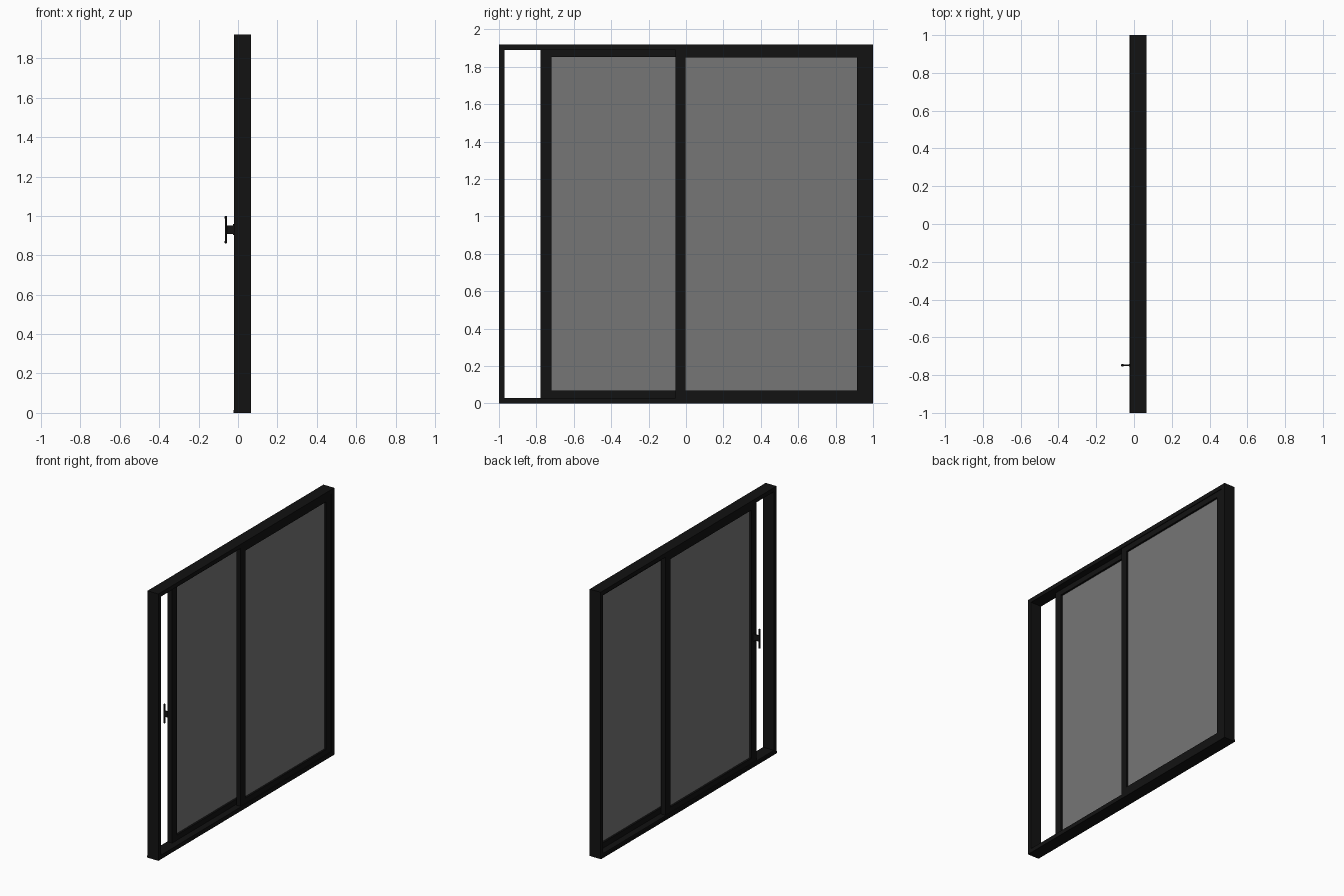
import bpy
import bmesh
from mathutils import Matrix, Vector

if "Cube" in bpy.data.objects:
    bpy.data.objects.remove(bpy.data.objects["Cube"])


def material(name, colour):
    m = bpy.data.materials.new(name)
    m.diffuse_color = colour
    m.use_nodes = True
    m.node_tree.nodes["Principled BSDF"].inputs["Base Color"].default_value = m.diffuse_color
    return m


BLACK = material("black_metal", (0.006, 0.006, 0.006, 1))
GLASS = material("grey_glass", (0.18, 0.18, 0.18, 1))


def box(name, x, y, z, mat=BLACK, bevel=0.0):
    """Box from (min, max) ranges on each axis."""
    lo, hi = (Vector(v) for v in zip(x, y, z))
    mesh = bpy.data.meshes.new(name)
    bm = bmesh.new()
    bmesh.ops.create_cube(bm, size=1, matrix=Matrix.Translation((lo + hi) / 2)
                          @ Matrix.Diagonal((*(hi - lo), 1)))
    bm.to_mesh(mesh)
    bm.free()
    mesh.materials.append(mat)
    ob = bpy.data.objects.new(name, mesh)
    bpy.context.collection.objects.link(ob)
    if bevel:
        mod = ob.modifiers.new("bevel", "BEVEL")
        mod.width, mod.segments = bevel, 2
    return ob


def frame(name, x, y, z, w):
    """Rectangular frame in the yz plane: two uprights and two rails."""
    box(name + "_left_upright", x, (y[0], y[0] + w), z)
    box(name + "_right_upright", x, (y[1] - w, y[1]), z)
    inner = (y[0] + w, y[1] - w)
    box(name + "_bottom_rail", x, inner, (z[0], z[0] + w))
    box(name + "_top_rail", x, inner, (z[1] - w, z[1]))


def panel(name, x, y, z, rail, stile):
    """Glazed door panel."""
    a, b = y[0] + stile, y[1] - stile
    box(name + "_left_stile", x, (y[0], a), z)
    box(name + "_right_stile", x, (b, y[1]), z)
    box(name + "_bottom_rail", x, (a, b), (z[0], z[0] + rail))
    box(name + "_top_rail", x, (a, b), (z[1] - rail, z[1]))
    mid = (x[0] + x[1]) / 2
    box(name + "_glass", (mid - .004, mid + .004), (a, b),
        (z[0] + rail, z[1] - rail), GLASS)


# Outer frame and the slim lip under the sill
frame("outer_frame", (-.02, .066), (-1, 1), (0, 1.92), .03)
box("sill_lip", (-.024, -.02), (-1, 1), (0, .015))

# Fixed panel on the +x track, sliding panel partly open on the -x track
panel("fixed_panel", (.026, .061), (-.057, .97), (.03, 1.89), .04, .055)
panel("sliding_panel", (-.016, .02), (-.777, .255), (.03, 1.89), .038, .057)

# Pull handle: mounting plate, neck and upright grip with flared ends
HY, HZ = -.748, .93
box("handle_plate", (-.026, -.016), (HY - .008, HY + .008), (HZ - .028, HZ + .028), bevel=.002)
box("handle_neck", (-.06, -.024), (HY - .004, HY + .004), (HZ - .021, HZ + .021))
box("handle_grip", (-.066, -.057), (HY - .006, HY + .006), (HZ - .066, HZ + .066), bevel=.002)
for side, s in (("lower", -1), ("upper", 1)):
    z = sorted((HZ + s * .055, HZ + s * .069))
    box(f"handle_{side}_end", (-.068, -.055), (HY - .006, HY + .006), z, bevel=.003)
